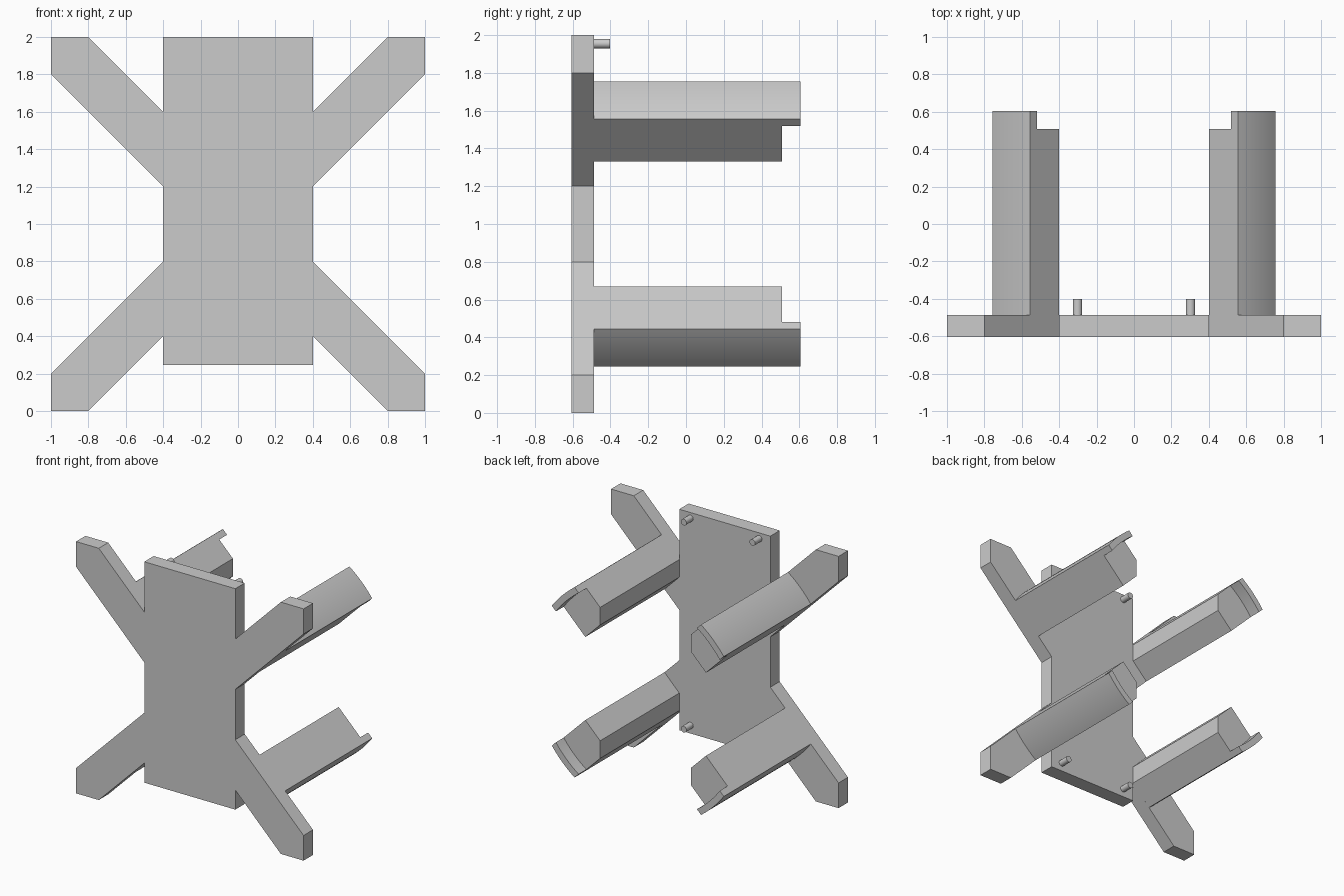
import bpy, bmesh, math
from mathutils import Vector

cube = bpy.data.objects.get("Cube")
if cube:
    bpy.data.objects.remove(cube, do_unlink=True)

FRONT, BACK, LEDGE, TIP = -0.605, -0.487, 0.507, 0.605
MID = 1.0          # height of the bracket axis
ARM_HALF = 0.1414  # half width of a diagonal arm

grey = bpy.data.materials.new("light_grey")
grey.use_nodes = True
colour = (0.6, 0.6, 0.6, 1)
grey.diffuse_color = colour
grey.node_tree.nodes["Principled BSDF"].inputs["Base Color"].default_value = colour


def finish(bm, name, smooth=False):
    bmesh.ops.recalc_face_normals(bm, faces=bm.faces)
    mesh = bpy.data.meshes.new(name)
    bm.to_mesh(mesh)
    bm.free()
    mesh.materials.append(grey)
    obj = bpy.data.objects.new(name, mesh)
    bpy.context.collection.objects.link(obj)
    if smooth:
        bpy.ops.object.select_all(action='DESELECT')
        obj.select_set(True)
        bpy.context.view_layer.objects.active = obj
        bpy.ops.object.shade_smooth_by_angle(angle=math.radians(30))
    return obj


def extrude(bm, faces, depth):
    """Push faces towards the back and return the new end faces."""
    geom = bmesh.ops.extrude_face_region(bm, geom=faces)["geom"]
    verts = [g for g in geom if isinstance(g, bmesh.types.BMVert)]
    bmesh.ops.translate(bm, verts=verts, vec=(0, depth, 0))
    return [g for g in geom if isinstance(g, bmesh.types.BMFace)]


# Back plate: rectangular panel with four diagonal arms
upper = [(0.4, 1.2), (1, 1.8), (1, 2), (0.8, 2), (0.4, 1.6), (0.4, 2)]
lower = [(0.4, 0.245), (0.4, 0.4), (0.8, 0), (1, 0), (1, 0.2), (0.4, 0.8)]
side = lower + upper
outline = side + [(-x, z) for x, z in reversed(side)]
bm = bmesh.new()
panel = bm.faces.new([bm.verts.new((x, FRONT, z)) for x, z in outline])
extrude(bm, [panel], BACK - FRONT)
finish(bm, "back_plate")


# Posts: pentagonal bars with a curved outer side and a raised rim at the tip
def arc(radius, steps=14):
    """Arc about the bracket axis, spanning the width of an arm."""
    half = math.asin(ARM_HALF / radius)
    angles = [math.pi / 4 - half + 2 * half * i / steps for i in range(steps + 1)]
    return [(radius * math.cos(a), MID + radius * math.sin(a)) for a in angles]


def post(name, sx, sz):
    bm = bmesh.new()

    def points(profile):
        return [bm.verts.new((sx * x, BACK, MID + sz * (z - MID))) for x, z in profile]

    inner = points(arc(0.888))
    outer = points(arc(0.938))
    foot = points([(0.4, 1.6), (0.4, 1.46), (0.53, 1.33)])
    body = bm.faces.new(inner + foot)
    rim = bm.faces.new(outer + inner[::-1])
    rim_centre = rim.calc_center_median()
    ends = extrude(bm, [body, rim], LEDGE - BACK)
    target = rim_centre + Vector((0, LEDGE - BACK, 0))
    rim_end = min(ends, key=lambda f: (f.calc_center_median() - target).length)
    extrude(bm, [rim_end], TIP - LEDGE)
    finish(bm, name, smooth=True)


# Pegs: short round pins near the panel corners
def peg(name, x, z):
    bm = bmesh.new()
    bmesh.ops.create_cone(bm, cap_ends=True, segments=24, radius1=0.025,
                          radius2=0.025, depth=0.09)
    for v in bm.verts:
        v.co = Vector((v.co.x + x, v.co.z + BACK + 0.04, v.co.y + z))
    finish(bm, name, smooth=True)


for side_name, sx in (("left", 1), ("right", -1)):
    for level, sz, peg_z in (("upper", 1, 1.955), ("lower", -1, 0.31)):
        post(f"{level}_{side_name}_post", sx, sz)
        peg(f"{level}_{side_name}_peg", sx * 0.302, peg_z)
